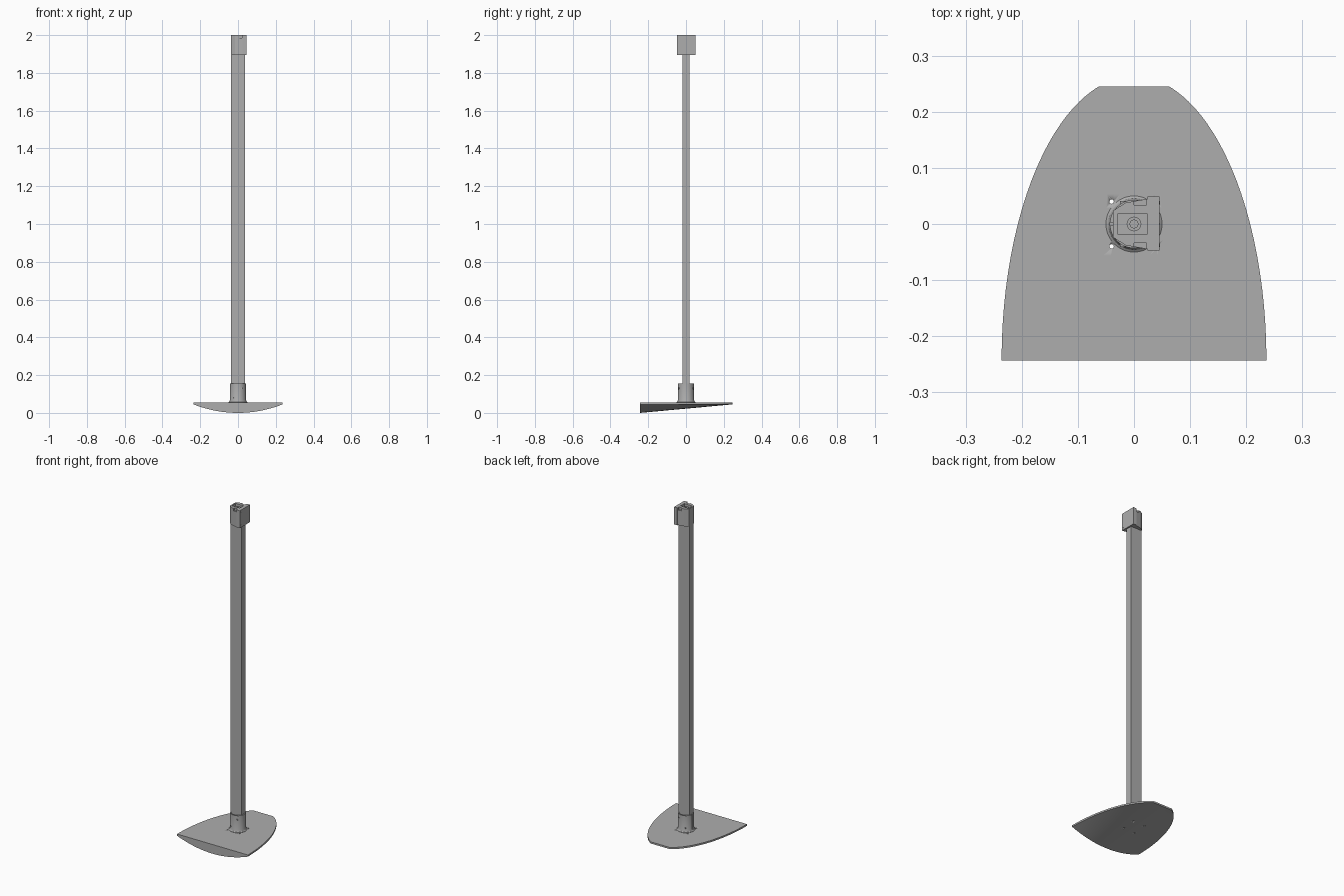
import bpy, bmesh, math
from mathutils import Matrix

cube = bpy.data.objects.get("Cube")
if cube:
    bpy.data.objects.remove(cube, do_unlink=True)

grey = bpy.data.materials.new("plain grey")
grey.use_nodes = True
grey.diffuse_color = (0.42, 0.42, 0.42, 1)
grey.node_tree.nodes["Principled BSDF"].inputs["Base Color"].default_value = grey.diffuse_color


def finish(bm, name, smooth=False):
    bmesh.ops.remove_doubles(bm, verts=bm.verts, dist=1e-5)
    bmesh.ops.recalc_face_normals(bm, faces=bm.faces)
    mesh = bpy.data.meshes.new(name)
    bm.to_mesh(mesh)
    bm.free()
    obj = bpy.data.objects.new(name, mesh)
    bpy.context.collection.objects.link(obj)
    mesh.materials.append(grey)
    if smooth:
        bpy.ops.object.select_all(action="DESELECT")
        obj.select_set(True)
        bpy.context.view_layer.objects.active = obj
        bpy.ops.object.shade_smooth_by_angle(angle=math.radians(30))
    return obj


def prism(name, outline, z0, z1):
    bm = bmesh.new()
    base = bm.faces.new([bm.verts.new((x, y, z0)) for x, y in outline])
    top = bmesh.ops.extrude_face_region(bm, geom=[base])["geom"]
    verts = [v for v in top if isinstance(v, bmesh.types.BMVert)]
    bmesh.ops.translate(bm, verts=verts, vec=(0, 0, z1 - z0))
    return finish(bm, name)


def box(name, x0, x1, y0, y1, z0, z1):
    return prism(name, [(x0, y0), (x1, y0), (x1, y1), (x0, y1)], z0, z1)


def lathe(name, profile, steps=48):
    bm = bmesh.new()
    rings = [[bm.verts.new((r * math.cos(2 * math.pi * i / steps),
                            r * math.sin(2 * math.pi * i / steps), z))
              for i in range(steps)] for r, z in profile]
    for a, b in zip(rings, rings[1:] + rings[:1]):
        for i in range(steps):
            j = (i + 1) % steps
            bm.faces.new((a[i], a[j], b[j], b[i]))
    return finish(bm, name, True)


def cut(target, cutters):
    for cutter in cutters:
        cutter.hide_render = True
        cutter.hide_viewport = True
        mod = target.modifiers.new("cut", "BOOLEAN")
        mod.operation, mod.solver, mod.object = "DIFFERENCE", "EXACT", cutter


def rod(name, x, y, z, radius, length, axis="Z"):
    bm = bmesh.new()
    turn = {"X": Matrix.Rotation(math.pi / 2, 4, "Y"),
            "Y": Matrix.Rotation(math.pi / 2, 4, "X"), "Z": Matrix()}[axis]
    bmesh.ops.create_cone(bm, cap_ends=True, segments=16, radius1=radius, radius2=radius,
                          depth=length, matrix=Matrix.Translation((x, y, z)) @ turn)
    return finish(bm, name, True)


# Foot: flat top, curved outline, hull-like belly that fades toward the back
TOP, EDGE, ROWS, COLS = 0.055, 0.01, 24, 32
bm = bmesh.new()
upper, lower = [], []
for i in range(ROWS + 1):
    t = math.sin(i / ROWS * math.pi / 2)
    y = -0.243 + 0.488 * t
    half = 0.236 * math.sqrt(1 - (0.964 * t) ** 2)
    up, low = [], []
    for j in range(COLS + 1):
        u = 2 * j / COLS - 1
        belly = 0.045 * (1 - u * u) * (1 - t)
        up.append(bm.verts.new((u * half, y, TOP)))
        low.append(bm.verts.new((u * half, y, TOP - EDGE - belly)))
    upper.append(up)
    lower.append(low)
for i in range(ROWS):
    for j in range(COLS):
        for g in (upper, lower):
            bm.faces.new((g[i][j], g[i][j + 1], g[i + 1][j + 1], g[i + 1][j]))
    for j in (0, COLS):
        bm.faces.new((upper[i][j], upper[i + 1][j], lower[i + 1][j], lower[i][j]))
for i in (0, ROWS):
    for j in range(COLS):
        bm.faces.new((upper[i][j], upper[i][j + 1], lower[i][j + 1], lower[i][j]))
foot = finish(bm, "foot_plate", True)
cut(foot, [rod("foot_hole_cutter", sx * 0.04, sy * 0.04, 0.03, 0.004, 0.2)
           for sx in (-1, 1) for sy in (-1, 1)])

# Socket: round sleeve with a small flared foot, split at one side
socket = lathe("socket", [(0.036, 0.053), (0.05, 0.053), (0.05, 0.057), (0.046, 0.06),
                          (0.043, 0.068), (0.043, 0.155), (0.036, 0.155)])
cut(socket, [box("socket_slit_cutter", -0.06, -0.03, -0.003, 0.003, 0.065, 0.2)])
for k, (sx, sz) in enumerate([(-0.02, 0.08), (0.02, 0.13)]):
    for sy in (-1, 1):
        rod(f"socket_screw_{k}_{sy}", sx, sy * 0.036, sz, 0.005, 0.01, "Y")

# Pole
box("pole", -0.036, 0.036, -0.019, 0.019, 0.055, 1.96)

# Head bracket: back plate, tapered sleeve open at the top, and centre bolt
box("bracket_plate", 0.024, 0.045, -0.047, 0.049, 1.895, 2.0)
sleeve = prism("bracket_sleeve", [(0.025, -0.045), (-0.015, -0.038), (-0.037, -0.024),
                                  (-0.037, 0.024), (-0.015, 0.038), (0.025, 0.045)],
               1.895, 2.0)
cut(sleeve, [box("bracket_slot_cutter", -0.029, 0.03, -0.018, 0.018, 1.97, 2.1),
             box("bracket_front_notch", 0.0, 0.022, -0.06, -0.034, 1.985, 2.1),
             box("bracket_back_notch", 0.0, 0.022, 0.034, 0.06, 1.985, 2.1)])
lathe("centre_bolt", [(0.007, 1.95), (0.013, 1.95), (0.013, 1.99), (0.007, 1.99)], 24)
for sy in (-1, 1):
    for sz in (1.91, 1.985):
        rod(f"plate_screw_{sy}_{sz}", 0.043, sy * 0.038, sz, 0.003, 0.006, "X")
